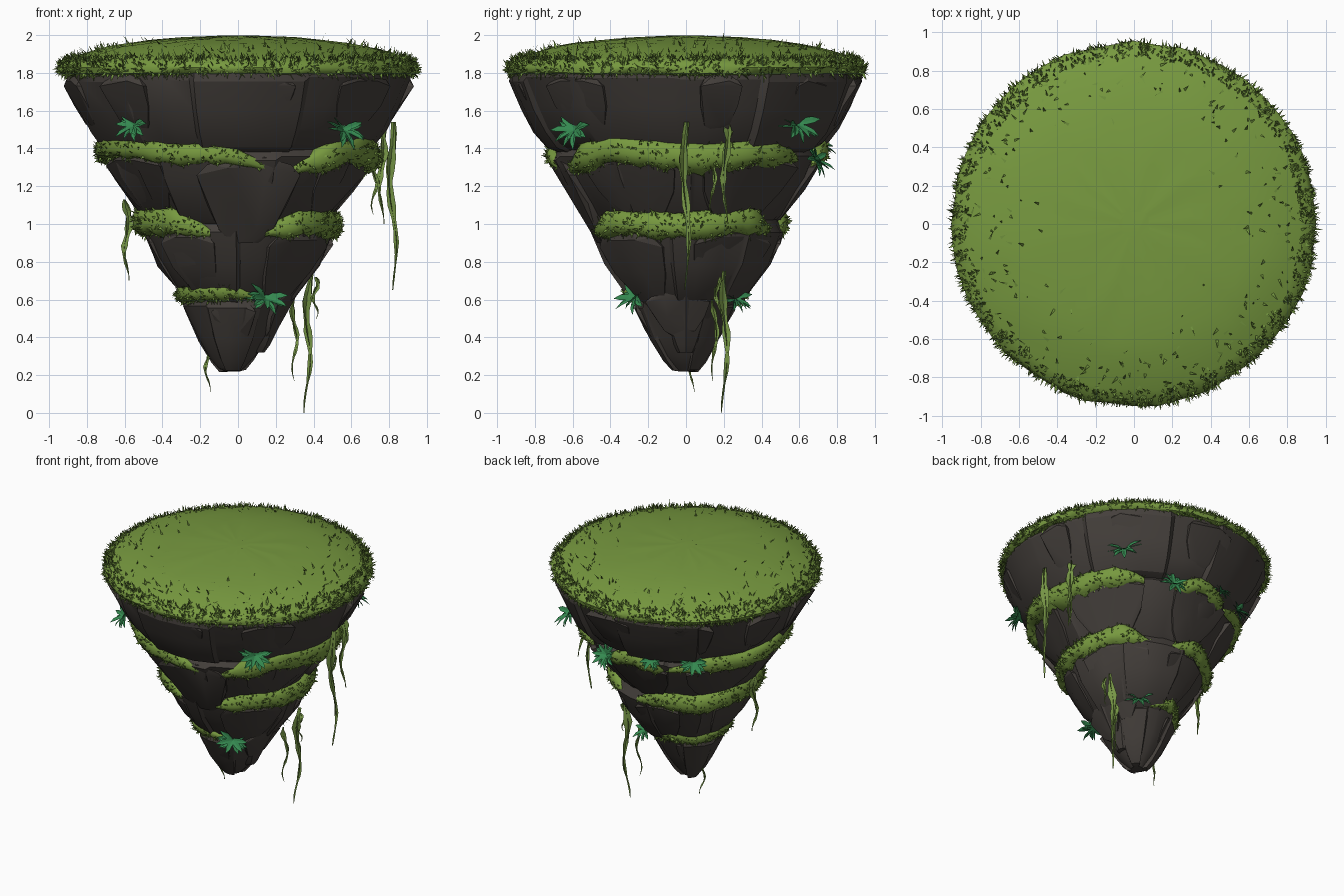
import bpy, bmesh, random
from math import sin, cos, radians, pi
from mathutils import Vector

random.seed(7)
rnd = random.uniform
if "Cube" in bpy.data.objects:
    bpy.data.objects.remove(bpy.data.objects["Cube"])


def material(name, rgb):
    m = bpy.data.materials.new(name)
    m.use_nodes = True
    m.diffuse_color = (*rgb, 1)
    bsdf = m.node_tree.nodes["Principled BSDF"]
    bsdf.inputs["Base Color"].default_value = (*rgb, 1)
    bsdf.inputs["Roughness"].default_value = 0.9
    return m


ROCK = material("dark rock", (0.058, 0.05, 0.044))
GRASS = material("grass green", (0.185, 0.32, 0.05))
BLADE = material("blade green", (0.165, 0.29, 0.048))
FERN = material("fern green", (0.035, 0.25, 0.08))
VINE = material("vine green", (0.18, 0.3, 0.06))


def make(name, bm, mat, smooth=None):
    bmesh.ops.recalc_face_normals(bm, faces=bm.faces)
    me = bpy.data.meshes.new(name)
    bm.to_mesh(me)
    bm.free()
    me.materials.append(mat)
    ob = bpy.data.objects.new(name, me)
    bpy.context.collection.objects.link(ob)
    if smooth:
        bpy.ops.object.select_all(action='DESELECT')
        ob.select_set(True)
        bpy.context.view_layer.objects.active = ob
        bpy.ops.object.shade_smooth_by_angle(angle=radians(smooth))
    return ob


def polar(a, r, z):
    return Vector((r * cos(radians(a)), r * sin(radians(a)), z))


def lerp_list(vals, t):
    f = min(max(t, 0), 1) * (len(vals) - 1)
    i = min(int(f), len(vals) - 2)
    return vals[i] + (vals[i + 1] - vals[i]) * (f - i)


def loft(bm, rows, closed=True):
    rows = [[bm.verts.new(p) for p in row] for row in rows]
    n = len(rows[0])
    for lo, hi in zip(rows, rows[1:]):
        for i in range(n if closed else n - 1):
            j = (i + 1) % n
            bm.faces.new((lo[i], lo[j], hi[j], hi[i]))
    return rows


# Overall outline of the rock: radius at each height
OUTLINE = [(.2, .03), (.28, .1), (.4, .185), (.57, .27), (.62, .3), (.8, .435), (.97, .505),
           (1.05, .52), (1.25, .655), (1.35, .71), (1.42, .73), (1.5, .8), (1.78, .93)]


def rock_r(z):
    for (z0, r0), (z1, r1) in zip(OUTLINE, OUTLINE[1:]):
        if z <= z1:
            return r0 + (r1 - r0) * max(0, (z - z0) / (z1 - z0))
    return OUTLINE[-1][1]


# Rock tiers: lofted rings split into chunks that stand proud of one another
def rock_tier(name, profile, chunks, dx=0):
    cols = []
    step = 360 / chunks
    starts = [i * step + rnd(-.25, .25) * step for i in range(chunks)]
    starts.append(starts[0] + 360)
    for a0, a1 in zip(starts, starts[1:]):
        off, dz = rnd(-.018, .012), rnd(-.025, .025)
        for f in (.03, .36, .66, .97):
            cols.append((a0 + (a1 - a0) * f, off, dz))
    rows = []
    for k, (z, r) in enumerate(profile):
        inner = 0 < k < len(profile) - 1
        rows.append([polar(a, r + (off + rnd(-.006, .006)) * min(1, r / .3),
                           z + (dz if inner else 0)) + Vector((dx, 0, 0)) for a, off, dz in cols])
    bm = bmesh.new()
    rings = loft(bm, rows)
    bm.faces.new(rings[0])
    bm.faces.new(rings[-1])
    make(name, bm, ROCK, 22)


rock_tier("rock_upper_tier", [(1.83, .92), (1.77, .925), (1.62, .865), (1.5, .8), (1.42, .735), (1.36, .62)], 11)
rock_tier("rock_second_tier", [(1.44, .64), (1.36, .71), (1.25, .66), (1.05, .515), (.97, .43)], 9)
rock_tier("rock_third_tier", [(1.06, .45), (.97, .51), (.8, .44), (.62, .305), (.55, .22)], 8)
rock_tier("rock_tip", [(.66, .25), (.57, .275), (.4, .19), (.29, .12), (.24, .075), (.22, .04)], 6, -.03)


# Rock slabs: convex wedges leaning on the tiers, narrowing downwards
def slab(name, a0, a1, top, bottom, out):
    bm = bmesh.new()
    mid, half = (a0 + a1) / 2, (a1 - a0) / 2
    h = top - bottom
    for f, spread, push in ((0, .8, -.03), (.12, 1, 0), (.55, .95, 0), (.85, .7, -.01), (1, .4, -.03)):
        z = top - h * f
        for s in (-1, -.4, .35, 1):
            arch = h * .1 * s * s if f < .2 else 0
            bm.verts.new(polar(mid + half * spread * s, rock_r(z) + out + push + rnd(-.008, .008), z - arch))
            bm.verts.new(polar(mid + half * spread * s, rock_r(z) * .75, z - arch))
    bmesh.ops.convex_hull(bm, input=bm.verts)
    loose = [v for v in bm.verts if not v.link_faces]
    bmesh.ops.delete(bm, geom=loose, context='VERTS')
    bmesh.ops.dissolve_limit(bm, angle_limit=radians(6), verts=bm.verts, edges=bm.edges)
    make(name, bm, ROCK, 20)


for i, spec in enumerate([(-108, -62, 1.36, .9, .02), (8, 56, 1.38, 1.0, .015), (75, 114, 1.38, 1.02, .015),
                          (125, 170, 1.37, 1.04, .01), (190, 235, 1.38, 1.05, .01), (-50, -5, 1.36, 1.02, .005),
                          (5, 62, 1.0, .5, .015), (80, 120, .98, .6, .015), (-70, -15, .97, .55, .01),
                          (150, 200, .99, .6, .005), (215, 255, .98, .6, .01),
                          (-45, 25, .64, .4, .01), (110, 160, .6, .35, .01), (-120, -70, .6, .3, .01)]):
    slab(f"rock_slab_{i + 1}", *spec)
for i, a in enumerate((-165, -128, -78, -40, 12, 47, 88, 130, 165)):
    slab(f"rock_upper_slab_{i + 1}", a - rnd(7, 15), a + rnd(5, 12), 1.8, 1.48, .006)

# Short second tip beside the main one
bm = bmesh.new()
tip_rows = [[Vector((x + r * cos(k * pi / 4), r * sin(k * pi / 4), z)) for k in range(8)]
            for z, r, x in ((.62, .17, .14), (.46, .115, .105), (.36, .07, .1), (.32, .045, .095))]
bm.faces.new(loft(bm, tip_rows)[-1])
make("rock_side_tip", bm, ROCK, 22)


# Grass blades scattered evenly over the faces of a host
def blades(name, host, count, length, lean, weight):
    polys = list(host.data.polygons)
    picks = random.choices(polys, [p.area * weight(p.center) for p in polys], k=count)
    bm = bmesh.new()
    for p in picks:
        a, b, c, d = [host.data.vertices[i].co for i in p.vertices][:4]
        base = a.lerp(b, rnd(0, 1)).lerp(d.lerp(c, rnd(0, 1)), rnd(0, 1))
        wild = Vector((rnd(-1, 1), rnd(-1, 1), rnd(-1, 1)))
        grow = (p.normal + wild * lean + Vector((0, 0, .25))).normalized()
        side = grow.cross(wild).normalized() * rnd(.005, .009)
        tip = base + grow * length * rnd(.6, 1.25)
        bm.faces.new([bm.verts.new(q) for q in (base - side, base + side, tip)])
    make(name, bm, BLADE)


# Domed grass top with a rounded rim
bm = bmesh.new()
dome = [(.895, 1.785), (.94, 1.8), (.95, 1.83), (.925, 1.862), (.87, 1.885), (.8, 1.91), (.7, 1.938), (.6, 1.957),
        (.45, 1.975), (.3, 1.988), (.08, 1.997)]
rows = [[polar(k * 7.5, r + rnd(-.008, .008), z + rnd(-.004, .002)) for k in range(48)] for r, z in dome]
rings = loft(bm, rows)
bm.faces.new(rings[0])
bm.faces.new(rings[-1])
top = make("grass_top", bm, GRASS, 50)
blades("rim_blades", top, 3000, .034, .9, lambda c: 1 if c.xy.length > .88 and c.z > 1.786 else 0)
blades("top_blades", top, 420, .045, 1.6, lambda c: max(0, c.xy.length - .45) ** 1.5 if c.z > 1.87 else 0)


# Moss bands that follow the ledges, taper at both ends and hang unevenly
def moss(name, a0, a1, heights, size):
    n = int((a1 - a0) / 4)
    section = [(.07, -.04), (.065, .004), (.03, .03), (-.015, .04), (-.05, .028), (-.065, -.03)]
    rows = []
    for i in range(n + 1):
        t = i / n
        z = lerp_list(heights, t)
        s = size * min(1, .25 + 6 * min(t, 1 - t)) * rnd(.92, 1.1)
        hang = rnd(.8, 1.3)
        row = []
        for dz, out in section:
            dz *= s * (hang if dz < 0 else 1)
            row.append(polar(a0 + (a1 - a0) * t, rock_r(z + dz * .5) + out * s + rnd(-.003, .003), z + dz))
        rows.append(row)
    bm = bmesh.new()
    ends = loft(bm, rows)
    bm.faces.new(ends[0])
    bm.faces.new(ends[-1])
    ob = make(name, bm, GRASS, 60)
    blades(name + "_blades", ob, int((a1 - a0) * 2.4 * size), .026, .8,
           lambda c: 1 if c.xy.length > rock_r(c.z) else .01)


moss("moss_upper_front", 115, 285, [1.33, 1.38, 1.36, 1.39, 1.41, 1.4, 1.37, 1.37, 1.29], .85)
moss("moss_upper_left", -65, 56, [1.28, 1.36, 1.4, 1.37, 1.35, 1.36, 1.39, 1.34], 1.15)
moss("moss_upper_back", 75, 112, [1.32, 1.4, 1.33], .85)
moss("moss_middle_left", -73, 62, [.95, 1.01, 1, .99, 1, 1.03, .96], 1.05)
moss("moss_middle_right", 82, 253, [.96, 1.02, .97, 1, 1.02, 1.01, 1.02, .95], 1.1)
moss("moss_lower", 75, 290, [.58, .64, .6, .62, .63, .63, .64, .61], .6)


# Ferns: a rosette of arched, pointed leaves
def fern(name, x, y, z, size):
    out = Vector((x, y, 0)).normalized()
    axis = (out + Vector((0, 0, .6))).normalized()
    u = axis.cross(Vector((0, 0, 1))).normalized()
    v = axis.cross(u)
    base = out * (rock_r(z) + .008) + Vector((0, 0, z))
    bm = bmesh.new()
    for k in range(18):
        a = k * 2.4 + rnd(-.2, .2)
        spread = u * cos(a) + v * sin(a)
        lift = .3 + .9 * (k % 3) / 3
        side = axis.cross(spread)
        length = size * rnd(.85, 1.1)
        rows = []
        for f, w in ((0, .05), (.3, .16), (.65, .15), (1, .008)):
            mid = base + (spread * f + axis * (lift * f - .4 * f * f)) * length
            rows.append([mid - side * w * length, mid - axis * .05 * length * (w > .1), mid + side * w * length])
        loft(bm, rows, False)
    make(name, bm, FERN)


for i, spec in enumerate([(.57, -.6, 1.5, .115), (-.55, -.6, 1.52, .105), (.6, .6, 1.53, .12), (.22, .74, 1.34, .105),
                          (-.5, .62, 1.42, .105), (-.2, .72, 1.42, .085), (.17, -.32, .61, .11),
                          (.19, .29, .61, .1)]):
    fern(f"fern_{i + 1}", *spec)


# Hanging vines: two crossed ribbons that narrow to a thread
def vine(name, x, y, z0, z1, width, drift=0):
    out = Vector((x, y, 0)).normalized()
    phase = rnd(0, 6)
    bm = bmesh.new()
    n = 14
    for turn in (.4, .4 + pi / 2):
        rows = []
        for i in range(n + 1):
            t = i / n
            w = width * (.1 + .9 * (1 - t) ** 1.1) * (.75 + .25 * sin(i * 1.9 + phase)) * min(1, .3 + 5 * t)
            c = Vector((x, y, z0 + (z1 - z0) * t)) + out * drift * t
            c += Vector((sin(t * 9 + phase), cos(t * 7 + phase), 0)) * .014
            side = Vector((cos(turn + t * 2), sin(turn + t * 2), 0)) * w
            rows.append([c - side, c + side])
        loft(bm, rows, False)
    make(name, bm, VINE)


for i, spec in enumerate([(.81, 0, 1.54, .65, .045, .02), (.76, .21, 1.57, 1.0, .042, 0), (.72, .14, 1.38, 1.05, .025, 0),
                          (-.59, 0, 1.13, .7, .04, 0), (.38, .21, .75, 0, .042, -.02), (.3, .15, .6, .17, .026, 0),
                          (-.16, .03, .42, .11, .025, 0), (.41, .17, .72, .5, .025, 0)]):
    vine(f"vine_{i + 1}", *spec)
